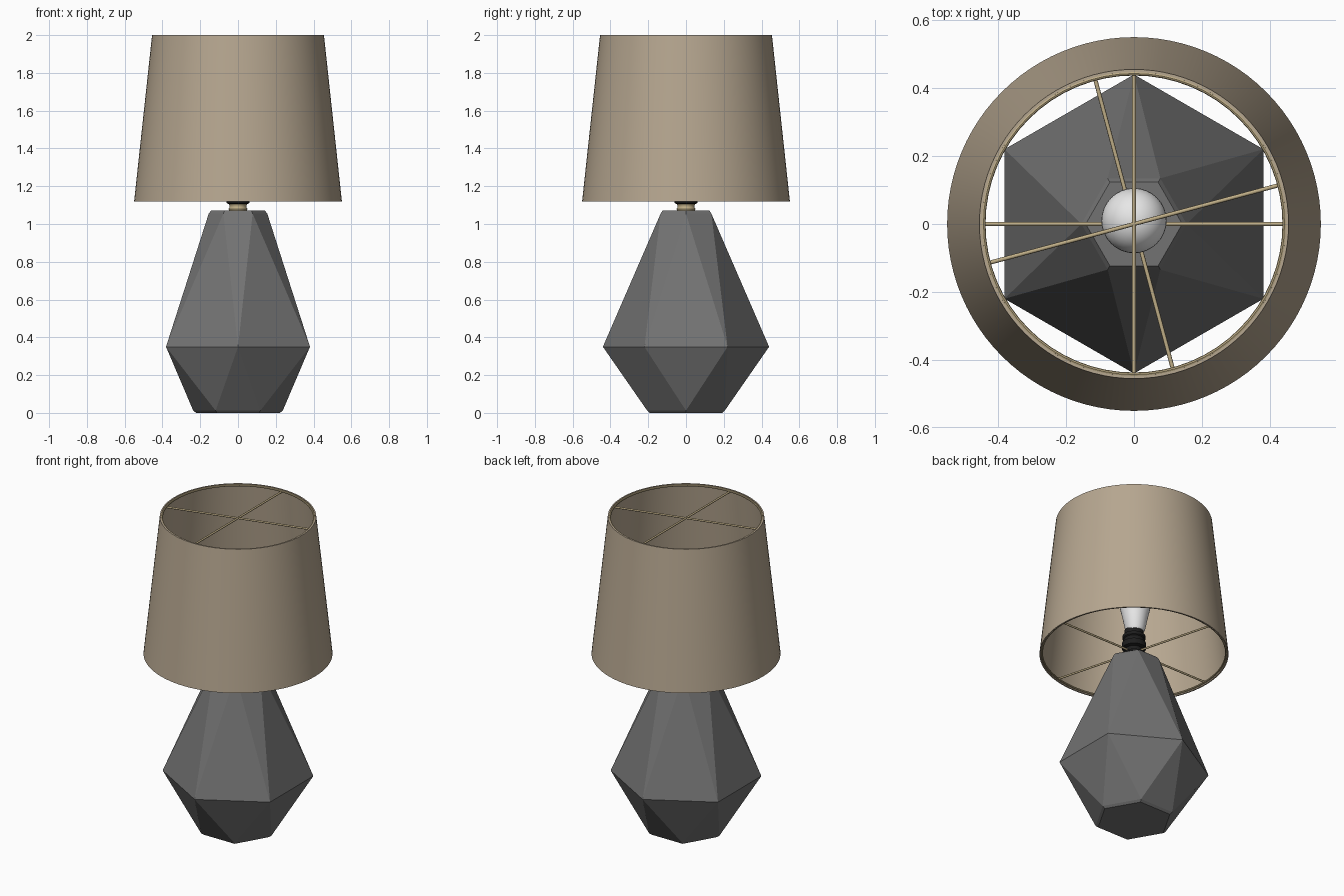
import bpy, bmesh, math
from mathutils import Vector

if "Cube" in bpy.data.objects:
    bpy.data.objects.remove(bpy.data.objects["Cube"])


def material(name, rgb):
    m = bpy.data.materials.new(name)
    m.diffuse_color = (*rgb, 1)
    m.use_nodes = True
    m.node_tree.nodes["Principled BSDF"].inputs["Base Color"].default_value = m.diffuse_color
    return m


GREY = material("grey ceramic", (0.17, 0.17, 0.17))
LINEN = material("tan linen", (0.47, 0.385, 0.28))
BRASS = material("pale brass", (0.52, 0.42, 0.24))
BLACK = material("black plastic", (0.012, 0.012, 0.012))
WHITE = material("white glass", (0.8, 0.8, 0.8))


def new_object(name, bm, mat, smooth=None):
    bmesh.ops.recalc_face_normals(bm, faces=bm.faces)
    me = bpy.data.meshes.new(name)
    bm.to_mesh(me)
    bm.free()
    me.materials.append(mat)
    ob = bpy.data.objects.new(name, me)
    bpy.context.collection.objects.link(ob)
    if smooth:
        bpy.ops.object.select_all(action='DESELECT')
        ob.select_set(True)
        bpy.context.view_layer.objects.active = ob
        bpy.ops.object.shade_smooth_by_angle(angle=math.radians(smooth))
    return ob


def lathe(name, profile, mat, closed=False, n=64, y=0.0):
    """Spin (radius, z) points round the z axis; closed joins last to first."""
    bm = bmesh.new()
    rings = []
    for r, z in profile:
        rings.append([bm.verts.new((r * math.cos(2 * math.pi * i / n),
                                    y + r * math.sin(2 * math.pi * i / n), z)) for i in range(n)])
    pairs = list(zip(rings, rings[1:]))
    if closed:
        pairs.append((rings[-1], rings[0]))
    else:
        bm.faces.new(rings[0])
        bm.faces.new(rings[-1])
    for a, b in pairs:
        for i in range(n):
            j = (i + 1) % n
            bm.faces.new((a[i], a[j], b[j], b[i]))
    return new_object(name, bm, mat, 35)


def wire_ring(name, radius, z, r=0.006):
    circle = [(radius + r * math.cos(k * math.pi / 4), z + r * math.sin(k * math.pi / 4)) for k in range(8)]
    return lathe(name, circle, BRASS, closed=True)


def spoke(name, angle, length, z, r=0.006):
    """Wire across the full shade, turned by angle."""
    bm = bmesh.new()
    bmesh.ops.create_cone(bm, cap_ends=True, segments=8, radius1=r, radius2=r, depth=2 * length)
    d = Vector((math.cos(math.radians(angle)), math.sin(math.radians(angle)), 0))
    bmesh.ops.transform(bm, matrix=d.to_track_quat('Z', 'Y').to_matrix().to_4x4(), verts=bm.verts)
    bmesh.ops.translate(bm, vec=(0, 0, z), verts=bm.verts)
    return new_object(name, bm, BRASS, 50)


# Faceted base: convex hull of hexagons, the waist turned by 30 degrees
bm = bmesh.new()
for r, z, turn in ((0.222, 0, 0), (0.237, 0.012, 0), (0.44, 0.35, 30), (0.155, 1.055, 0), (0.142, 1.072, 0)):
    for k in range(6):
        a = math.radians(60 * k + turn)
        bm.verts.new((r * math.cos(a), r * math.sin(a), z))
bmesh.ops.convex_hull(bm, input=bm.verts)
new_object("faceted_base", bm, GREY)

# Thin tapered shade, open at both ends
lathe("shade", [(0.55, 1.12), (0.455, 2.0), (0.447, 2.0), (0.542, 1.12)], LINEN, closed=True, n=96)

# Wire frame inside the shade
wire_ring("top_ring", 0.443, 1.992)
wire_ring("bottom_ring", 0.536, 1.13)
for i, a in enumerate((15, 90)):
    spoke(f"top_spoke_{i}", a, 0.447, 1.988)
for i, a in enumerate((0, 105)):
    spoke(f"bottom_spoke_{i}", a, 0.536, 1.132)

# Neck, socket and bulb
lathe("neck", [(0.045, 1.065), (0.05, 1.08), (0.045, 1.088), (0.045, 1.1), (0.052, 1.11)], BRASS, n=32)
lathe("socket", [(0.05, 1.105), (0.062, 1.112), (0.062, 1.122), (0.05, 1.128), (0.05, 1.15),
                 (0.07, 1.155), (0.07, 1.19), (0.06, 1.195), (0.06, 1.215), (0.066, 1.22),
                 (0.066, 1.24), (0.056, 1.245), (0.056, 1.275)], BLACK, n=32)
dome = [(0.096 * math.cos(t * math.pi / 18), 1.47 + 0.096 * math.sin(t * math.pi / 18)) for t in range(9)]
lathe("bulb", [(0.05, 1.265), (0.058, 1.28), (0.074, 1.36), (0.09, 1.43)] + dome + [(0.004, 1.566)],
      WHITE, n=32, y=0.01)
